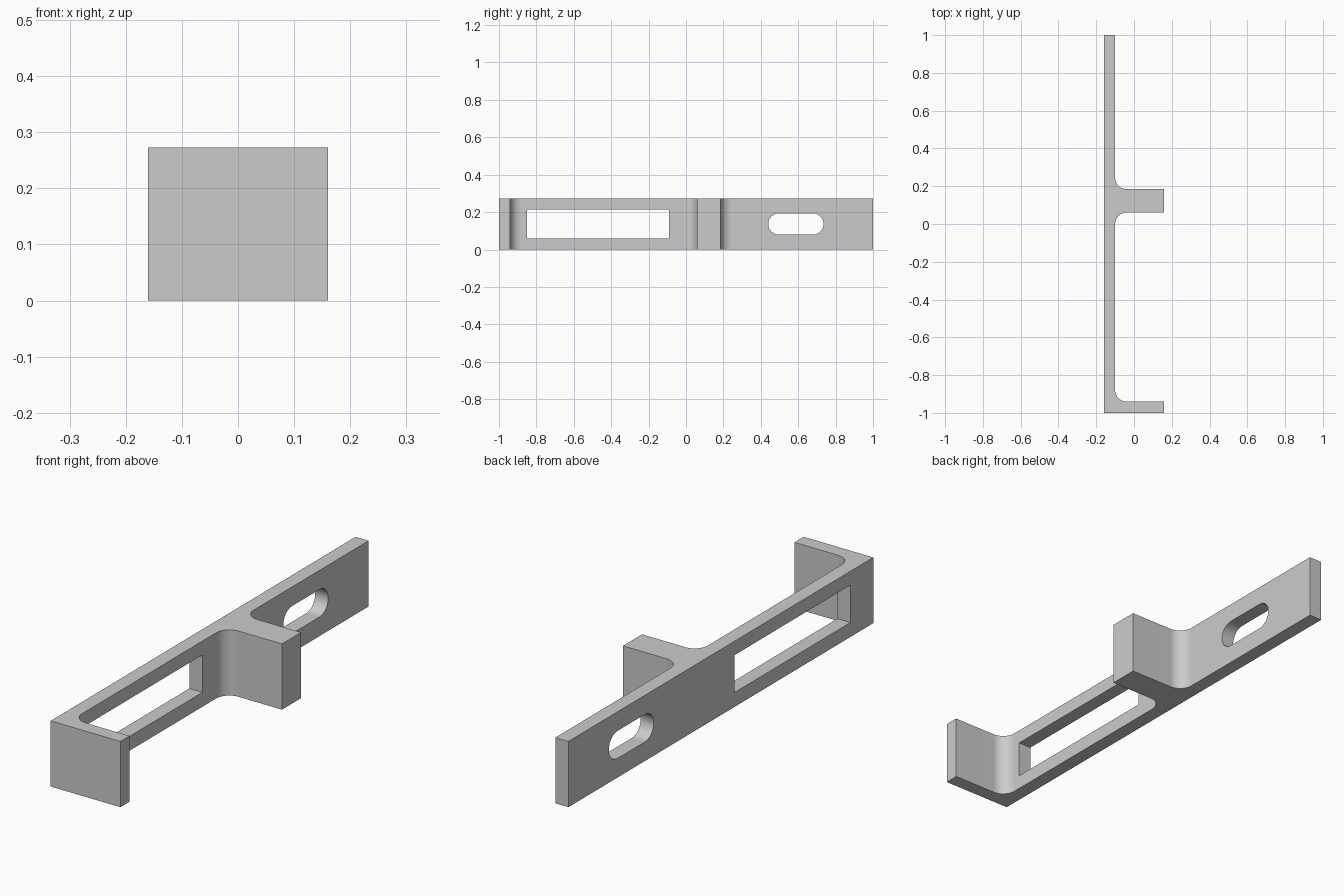
import bpy, bmesh
from math import pi, cos, sin

if "Cube" in bpy.data.objects:
    bpy.data.objects.remove(bpy.data.objects["Cube"], do_unlink=True)

HEIGHT = 0.273
BACK, WALL, TIP = -0.16, -0.10, 0.16   # x of the plate faces and flange tips
FILLET = 0.06

grey = bpy.data.materials.new("plain grey")
grey.use_nodes = True
colour = (0.6, 0.6, 0.6, 1)
grey.diffuse_color = colour
grey.node_tree.nodes["Principled BSDF"].inputs["Base Color"].default_value = colour


def arc(cx, cy, r, start, end, steps=12):
    return [(cx + r * cos(start + (end - start) * i / steps),
             cy + r * sin(start + (end - start) * i / steps)) for i in range(steps + 1)]


def prism(name, points, offset):
    """Extrude a closed 3D outline by an offset vector."""
    bm = bmesh.new()
    face = bm.faces.new([bm.verts.new(p) for p in points])
    top = bmesh.ops.extrude_face_region(bm, geom=[face])["geom"]
    bmesh.ops.translate(bm, vec=offset, verts=[v for v in top if isinstance(v, bmesh.types.BMVert)])
    bmesh.ops.recalc_face_normals(bm, faces=bm.faces)
    mesh = bpy.data.meshes.new(name)
    bm.to_mesh(mesh)
    bm.free()
    mesh.materials.append(grey)
    obj = bpy.data.objects.new(name, mesh)
    bpy.context.collection.objects.link(obj)
    return obj


# Bracket: long plate with an end flange and a thicker middle flange, inner corners filleted
cx = WALL + FILLET
outline = [(BACK, -1), (TIP, -1), (TIP, -0.94)]
outline += arc(cx, -0.94 + FILLET, FILLET, 1.5 * pi, pi)
outline += arc(cx, 0.06 - FILLET, FILLET, pi, 0.5 * pi)
outline += [(TIP, 0.06), (TIP, 0.185)]
outline += arc(cx, 0.185 + FILLET, FILLET, 1.5 * pi, pi)
outline += [(WALL, 1), (BACK, 1)]
bracket = prism("bracket", [(x, y, 0) for x, y in outline], (0, 0, HEIGHT))

# Rectangular window and round-ended slot through the plate
window = [(-0.85, 0.06), (-0.09, 0.06), (-0.09, 0.215), (-0.85, 0.215)]
R = 0.057
slot = arc(0.735 - R, HEIGHT / 2, R, -pi / 2, pi / 2, 16)
slot += arc(0.44 + R, HEIGHT / 2, R, pi / 2, 1.5 * pi, 16)

bpy.context.view_layer.objects.active = bracket
bracket.select_set(True)
for name, shape in (("window_cutter", window), ("slot_cutter", slot)):
    cutter = prism(name, [(BACK - 0.05, y, z) for y, z in shape], (0.14, 0, 0))
    cutter.hide_render = True
    cut = bracket.modifiers.new(name, 'BOOLEAN')
    cut.operation = 'DIFFERENCE'
    cut.solver = 'EXACT'
    cut.object = cutter
    bpy.ops.object.modifier_apply(modifier=cut.name)
    bpy.data.objects.remove(cutter, do_unlink=True)

# Smooth fillets and slot ends, keeping the flats flat
bpy.ops.object.shade_smooth_by_angle(angle=pi / 6)
weighted = bracket.modifiers.new("flat faces", 'WEIGHTED_NORMAL')
weighted.keep_sharp = True
